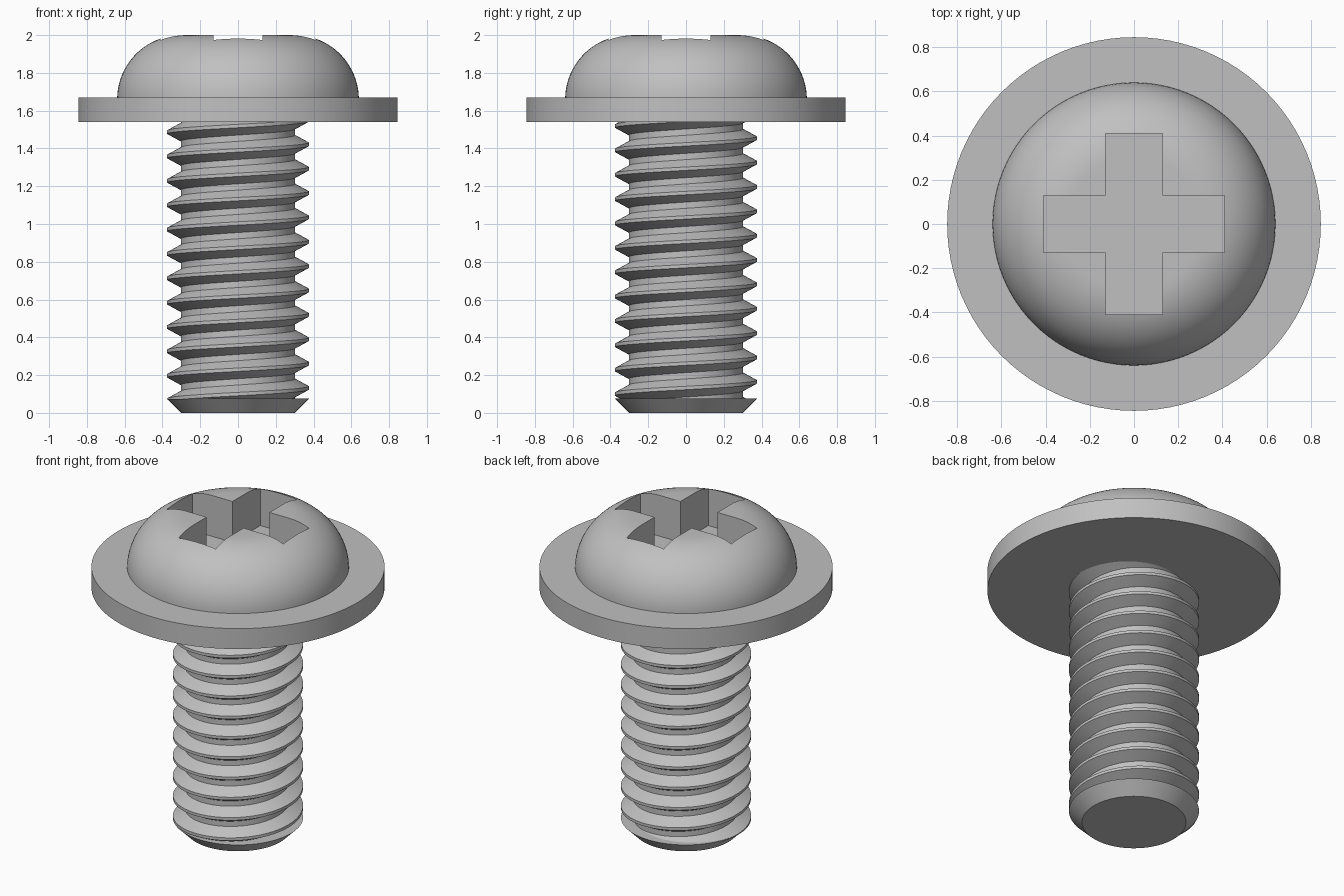
import bpy, bmesh, math

cube = bpy.data.objects.get("Cube")
if cube:
    bpy.data.objects.remove(cube, do_unlink=True)

STEPS = 96
PITCH = 0.129
ROOT, CREST = 0.303, 0.375

steel = bpy.data.materials.new("steel_grey")
steel.use_nodes = True
steel.diffuse_color = (0.53, 0.53, 0.53, 1)
steel.node_tree.nodes["Principled BSDF"].inputs["Base Color"].default_value = (0.53, 0.53, 0.53, 1)


def add_object(name, bm):
    bmesh.ops.recalc_face_normals(bm, faces=bm.faces)
    mesh = bpy.data.meshes.new(name)
    bm.to_mesh(mesh)
    bm.free()
    mesh.materials.append(steel)
    obj = bpy.data.objects.new(name, mesh)
    bpy.context.collection.objects.link(obj)
    return obj


def smooth(obj):
    bpy.ops.object.select_all(action='DESELECT')
    obj.select_set(True)
    bpy.context.view_layer.objects.active = obj
    bpy.ops.object.shade_smooth_by_angle(angle=math.radians(25))


def spin_profile(points, turns=1, rise=0.0):
    """Sweep (radius, height) points round z, climbing by rise each turn."""
    bm = bmesh.new()
    verts = [bm.verts.new((r, 0, z)) for r, z in points]
    edges = [bm.edges.new(pair) for pair in zip(verts, verts[1:])]
    bmesh.ops.spin(bm, geom=verts + edges, cent=(0, 0, 0), axis=(0, 0, 1),
                   dvec=(0, 0, rise / STEPS), angle=math.tau * turns,
                   steps=STEPS * turns)
    bmesh.ops.remove_doubles(bm, verts=bm.verts, dist=1e-4)
    return bm


# Washer flange
flange = add_object("flange", spin_profile(
    [(0, 1.54), (0.845, 1.54), (0.845, 1.67), (0, 1.67)]))

# Domed head: flat crown with a rounded shoulder
shoulder = [(0.30 + 0.34 * math.cos(a), 1.66 + 0.34 * math.sin(a))
            for a in (math.pi / 2 * i / 20 for i in range(21))]
head = add_object("head", spin_profile([(0, 1.66)] + shoulder + [(0, 2.0)]))

# Cross recess, cut from an extruded plus-shaped outline
bm = bmesh.new()
w, l = 0.13, 0.41
arm = [(l, -w), (l, w), (w, w)]
outline = []
for quarter in range(4):
    c, s = round(math.cos(quarter * math.pi / 2)), round(math.sin(quarter * math.pi / 2))
    outline += [bm.verts.new((x * c - y * s, x * s + y * c, 1.74)) for x, y in arm]
base = bm.faces.new(outline)
top = bmesh.ops.extrude_face_region(bm, geom=[base], use_keep_orig=True)["geom"]
bmesh.ops.translate(bm, vec=(0, 0, 0.4),
                    verts=[v for v in top if isinstance(v, bmesh.types.BMVert)])
cutter = add_object("recess_cutter", bm)
cutter.hide_render = True
cut = head.modifiers.new("recess", 'BOOLEAN')
cut.operation = 'DIFFERENCE'
cut.solver = 'EXACT'
cut.object = cutter
bpy.context.view_layer.update()
bpy.context.view_layer.objects.active = head
bpy.ops.object.modifier_apply(modifier=cut.name)
bpy.data.objects.remove(cutter, do_unlink=True)

# Threaded shank: one helical tooth, trimmed flat at both ends and capped
start = 1.551 - 13 * PITCH
tooth = [(ROOT, -0.048), (CREST, -0.009), (CREST, 0.009),
         (ROOT, 0.048), (ROOT, PITCH - 0.048)]
bm = spin_profile([(r, start + z) for r, z in tooth], turns=14, rise=PITCH)
for height, direction in ((0.07, -1), (1.6, 1)):
    bmesh.ops.bisect_plane(bm, geom=bm.verts[:] + bm.edges[:] + bm.faces[:],
                           plane_co=(0, 0, height), plane_no=(0, 0, direction),
                           clear_outer=True)
bmesh.ops.holes_fill(bm, edges=[e for e in bm.edges if e.is_boundary])
shank = add_object("threaded_shank", bm)

# Chamfered tip
tip = add_object("chamfered_tip", spin_profile(
    [(0, 0), (0.30, 0), (CREST, 0.075), (0, 0.075)]))

for part in (flange, head, shank, tip):
    smooth(part)
